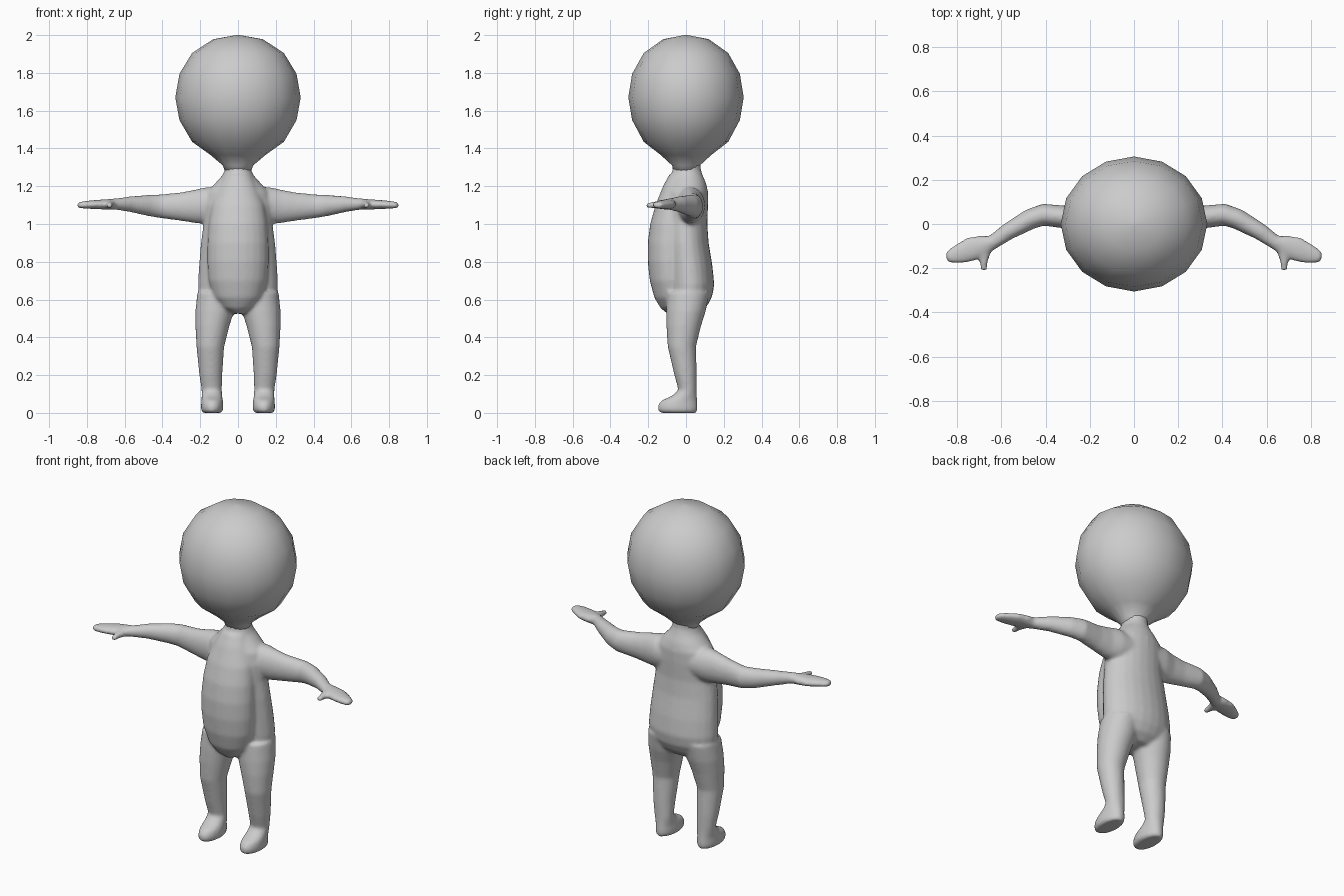
import bpy, bmesh, math
from mathutils import Vector

cube = bpy.data.objects.get("Cube")
if cube:
    bpy.data.objects.remove(cube)

grey = bpy.data.materials.new("plain grey")
grey.use_nodes = True
grey.diffuse_color = (0.6, 0.6, 0.6, 1)
grey.node_tree.nodes["Principled BSDF"].inputs["Base Color"].default_value = (0.6, 0.6, 0.6, 1)


def loft(bm, rings, sides=24):
    """Skin closed elliptical rings given as (centre, half axis, half axis)."""
    loops = []
    for centre, u, v in rings:
        angles = [2 * math.pi * i / sides for i in range(sides)]
        loops.append([bm.verts.new(centre + u * math.cos(a) + v * math.sin(a)) for a in angles])
    for low, high in zip(loops, loops[1:]):
        for i in range(sides):
            j = (i + 1) % sides
            bm.faces.new((low[i], low[j], high[j], high[i]))
    bm.faces.new(loops[0][::-1])
    bm.faces.new(loops[-1])


def upright(x0, x1, y0, y1, z):
    """Level ring from its extents in x and y."""
    return (Vector(((x0 + x1) / 2, (y0 + y1) / 2, z)),
            Vector(((x1 - x0) / 2, 0, 0)), Vector((0, (y1 - y0) / 2, 0)))


def limb(path):
    """Rings across a path of (x, y, z, half width, half height)."""
    pts = [Vector(p[:3]) for p in path]
    rings = []
    for i, p in enumerate(path):
        along = (pts[min(i + 1, len(pts) - 1)] - pts[max(i - 1, 0)]).normalized()
        side = along.cross(Vector((0, 0, 1))).normalized()
        rings.append((pts[i], side * p[3], side.cross(along) * p[4]))
    return rings


def mirrored(rings, s):
    flip = Vector((s, 1, 1))
    return [tuple(v * flip for v in ring) for ring in rings]


def finish(bm, name):
    bmesh.ops.recalc_face_normals(bm, faces=bm.faces)
    for f in bm.faces:
        f.smooth = True
    mesh = bpy.data.meshes.new(name)
    bm.to_mesh(mesh)
    bm.free()
    mesh.materials.append(grey)
    ob = bpy.data.objects.new(name, mesh)
    bpy.context.collection.objects.link(ob)
    return ob


# Head: low-sided ball drawn in towards the neck
bm = bmesh.new()
head = [(1.27, .066), (1.31, .08), (1.365, .145), (1.435, .243), (1.55, .31),
        (1.67, .332), (1.795, .31), (1.905, .243), (1.978, .132), (2, .01)]
loft(bm, [upright(-r, r, -max(r * .92, min(r, .07)), max(r * .92, min(r, .07)), z)
          for z, r in head], 16)
finish(bm, "head")

# Torso: neck, shoulders, waist and seat (half width, front, back, height)
bm = bmesh.new()
torso = [(.10, -.06, .07, .53), (.18, -.09, .115, .57), (.208, -.10, .14, .62),
         (.213, -.105, .15, .68), (.207, -.11, .14, .78), (.197, -.115, .12, .9),
         (.183, -.12, .113, 1.0), (.182, -.12, .117, 1.1), (.165, -.11, .117, 1.17),
         (.122, -.095, .107, 1.215), (.085, -.08, .09, 1.255),
         (.068, -.07, .078, 1.29), (.075, -.07, .078, 1.33)]
loft(bm, [upright(-w, w, f, b, z) for w, f, b, z in torso])

# Belly: tall rounded bulge down the front
belly = [(.03, -.10, .525), (.09, -.135, .555), (.13, -.168, .61), (.155, -.192, .7),
         (.163, -.203, .8), (.162, -.203, .9), (.155, -.19, 1.0), (.14, -.162, 1.1),
         (.10, -.122, 1.2), (.07, -.09, 1.26)]
loft(bm, [upright(-w, w, f, .03, z) for w, f, z in belly])

# Legs and feet (inner x, outer x, front, back, height)
leg = [(.09, .185, -.135, .055, 0), (.078, .196, -.15, .062, .012),
       (.077, .196, -.15, .062, .04), (.08, .194, -.132, .06, .065),
       (.083, .193, -.075, .058, .09), (.085, .193, -.04, .057, .12),
       (.083, .205, -.062, .057, .2), (.073, .22, -.097, .053, .35),
       (.045, .226, -.104, .08, .46), (.02, .226, -.105, .105, .54),
       (.01, .215, -.10, .125, .64)]

# Arms with mitten hands, and thumbs (x, y, z, half width, half height)
arm = [(.06, .02, 1.1, .085, .085), (.16, .025, 1.098, .075, .098),
       (.22, .025, 1.093, .06, .09), (.3, .03, 1.092, .052, .076),
       (.41, .042, 1.094, .05, .063), (.47, .022, 1.098, .047, .057),
       (.57, -.034, 1.105, .039, .042), (.64, -.083, 1.105, .033, .031),
       (.69, -.1, 1.104, .05, .028), (.74, -.115, 1.103, .056, .025),
       (.8, -.138, 1.102, .044, .021), (.838, -.15, 1.1, .03, .017),
       (.85, -.154, 1.1, .018, .013)]
thumb = [(.675, -.09, 1.104, .04, .025), (.678, -.14, 1.102, .027, .023),
         (.68, -.175, 1.1, .018, .018), (.679, -.212, 1.098, .014, .014)]
for s in (1, -1):
    loft(bm, mirrored([upright(*r) for r in leg], s))
    loft(bm, mirrored(limb(arm), s))
    loft(bm, mirrored(limb(thumb), s), 12)
body = finish(bm, "body")

# Fuse the body parts into one soft skin
fuse = body.modifiers.new("fuse", 'REMESH')
fuse.mode = 'VOXEL'
fuse.voxel_size = 0.009
fuse.use_smooth_shade = True
soften = body.modifiers.new("soften", 'SMOOTH')
soften.factor = 0.5
soften.iterations = 10
